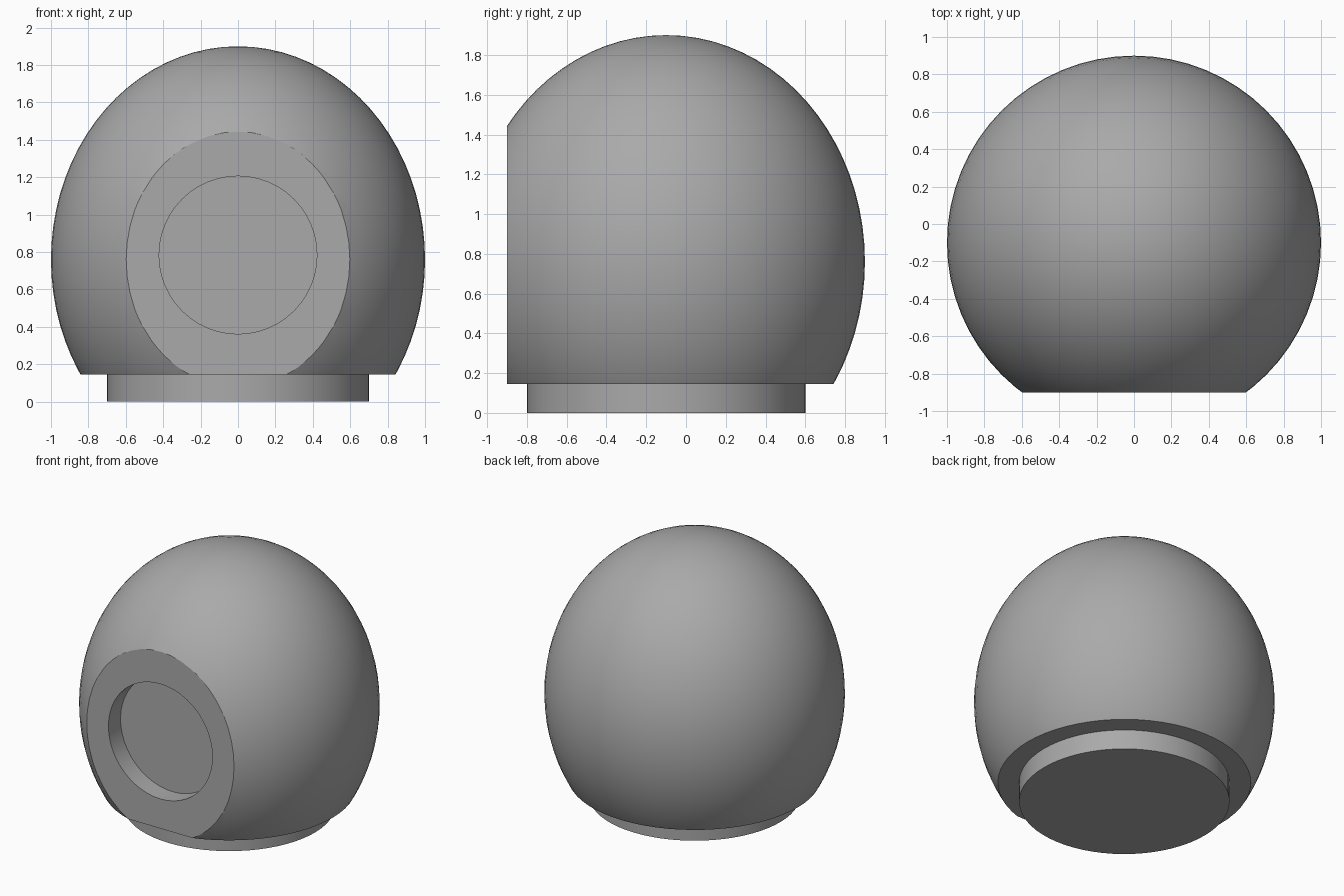
import bpy, bmesh, math
from mathutils import Matrix, Vector

cube = bpy.data.objects.get("Cube")
if cube:
    bpy.data.objects.remove(cube, do_unlink=True)

CENTRE_Y = -0.10      # vertical axis of the body and base
BASE_TOP = 0.145
FRONT_Y = -0.90       # flat front face
RECESS_DEPTH = 0.14

grey = bpy.data.materials.new("Mid grey")
grey.use_nodes = True
colour = (0.40, 0.40, 0.40, 1.0)
grey.diffuse_color = colour
grey.node_tree.nodes["Principled BSDF"].inputs["Base Color"].default_value = colour


def make_object(name, bm):
    bmesh.ops.recalc_face_normals(bm, faces=bm.faces)
    mesh = bpy.data.meshes.new(name)
    bm.to_mesh(mesh)
    bm.free()
    mesh.materials.append(grey)
    obj = bpy.data.objects.new(name, mesh)
    bpy.context.collection.objects.link(obj)
    return obj


def cylinder(name, radius, depth, matrix, segments=64):
    bm = bmesh.new()
    bmesh.ops.create_cone(bm, cap_ends=True, segments=segments, radius1=radius,
                          radius2=radius, depth=depth, matrix=matrix)
    return make_object(name, bm)


def slice_and_cap(bm, point, outward):
    geom = bm.verts[:] + bm.edges[:] + bm.faces[:]
    bmesh.ops.bisect_plane(bm, geom=geom, dist=1e-5, plane_co=Vector(point),
                           plane_no=Vector(outward), clear_outer=True)
    rim = [e for e in bm.edges if e.is_boundary]
    bmesh.ops.holes_fill(bm, edges=rim, sides=0)


# Egg-shaped body, cut flat at the front and underneath
bm = bmesh.new()
bmesh.ops.create_uvsphere(bm, u_segments=64, v_segments=40, radius=1.0,
                          matrix=Matrix.Translation((0, CENTRE_Y, 0.76))
                          @ Matrix.Diagonal((1, 1, 1.14, 1)))
slice_and_cap(bm, (0, FRONT_Y, 0), (0, -1, 0))
slice_and_cap(bm, (0, 0, BASE_TOP), (0, 0, -1))
body = make_object("body", bm)

# Round recess in the front face
cutter = cylinder("recess_cutter", 0.422, 2 * RECESS_DEPTH,
                  Matrix.Translation((0, FRONT_Y, 0.784))
                  @ Matrix.Rotation(math.pi / 2, 4, 'X'), 48)
cutter.hide_render = True
cut = body.modifiers.new("Recess", 'BOOLEAN')
cut.operation = 'DIFFERENCE'
cut.solver = 'EXACT'
cut.object = cutter
bpy.ops.object.select_all(action='DESELECT')
bpy.context.view_layer.objects.active = body
body.select_set(True)
bpy.ops.object.modifier_apply(modifier=cut.name)
bpy.data.objects.remove(cutter, do_unlink=True)

# Short round foot
base = cylinder("base", 0.70, BASE_TOP,
                Matrix.Translation((0, CENTRE_Y, BASE_TOP / 2)))

# Smooth curves, sharp rims
base.select_set(True)
bpy.ops.object.shade_smooth_by_angle(angle=math.radians(30))
